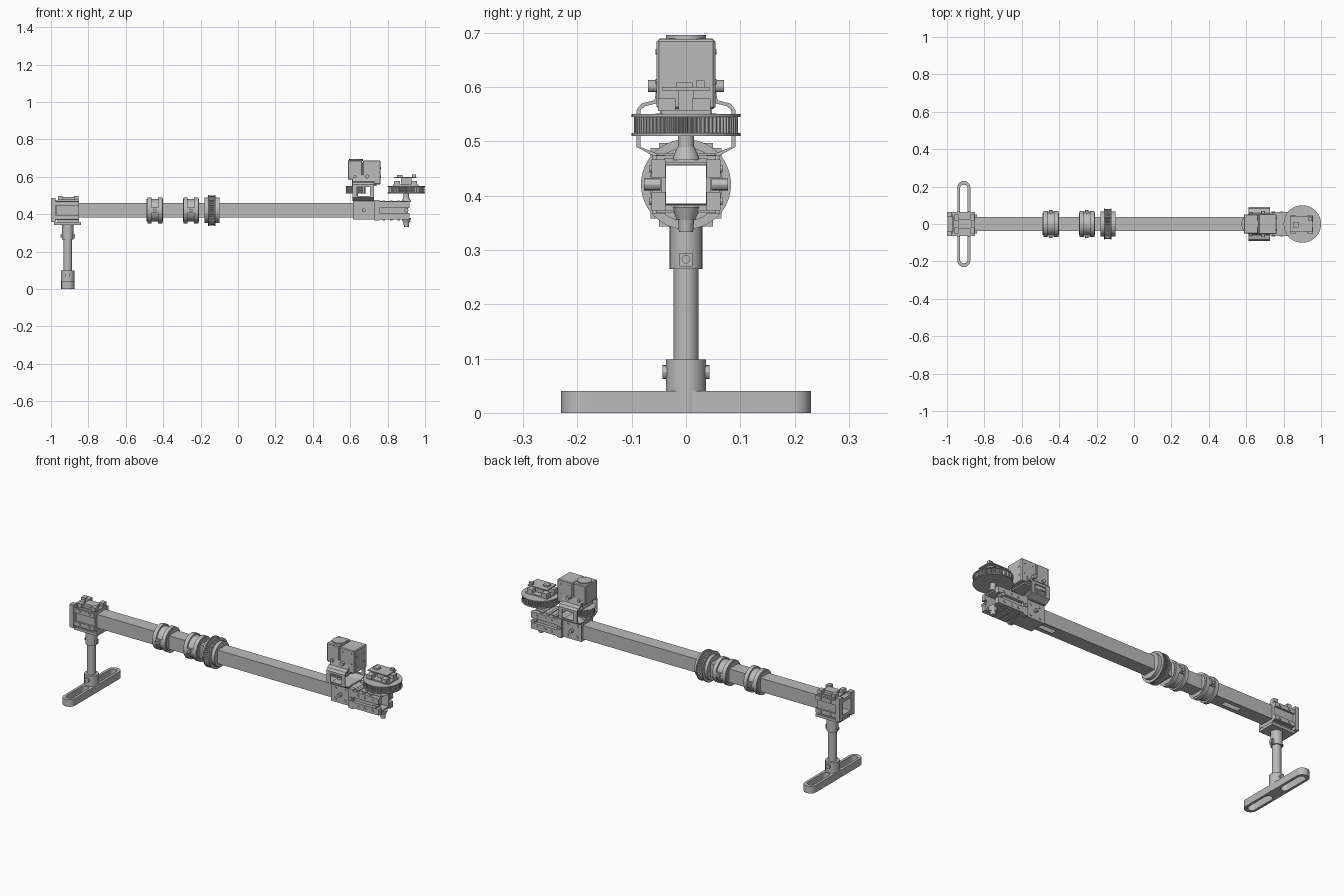
import bpy, bmesh, math
from mathutils import Matrix, Vector

if "Cube" in bpy.data.objects:
    bpy.data.objects.remove(bpy.data.objects["Cube"])

grey = bpy.data.materials.new("machined grey")
grey.use_nodes = True
colour = (0.5, 0.5, 0.5, 1)
grey.diffuse_color = colour
grey.node_tree.nodes["Principled BSDF"].inputs["Base Color"].default_value = colour

MID = 0.421   # height of the beam axis
LEG = -0.91   # x of the leg
HUB = 0.90    # x of the large pulley
parts = []


def finish(bm, name):
    bmesh.ops.recalc_face_normals(bm, faces=bm.faces)
    mesh = bpy.data.meshes.new(name)
    bm.to_mesh(mesh)
    bm.free()
    mesh.materials.append(grey)
    ob = bpy.data.objects.new(name, mesh)
    bpy.context.collection.objects.link(ob)
    parts.append(ob)
    return ob


def box(name, x, y, z, bevel=0):
    """Box from three (min, max) ranges."""
    bm = bmesh.new()
    bmesh.ops.create_cube(bm, size=1)
    for v in bm.verts:
        v.co = Vector([(lo + hi) / 2 + c * (hi - lo) for c, (lo, hi) in zip(v.co, (x, y, z))])
    if bevel:
        bmesh.ops.bevel(bm, geom=bm.edges[:], offset=bevel, segments=1, affect='EDGES')
    return finish(bm, name)


def rod(name, centre, radius, length, axis='Z', sides=32, top=None):
    """Cylinder or cone centred on a point along an axis."""
    bm = bmesh.new()
    bmesh.ops.create_cone(bm, cap_ends=True, segments=sides, radius1=radius,
                          radius2=radius if top is None else top, depth=length)
    turn = {'Z': Matrix(), 'X': Matrix.Rotation(math.pi / 2, 4, 'Y'),
            'Y': Matrix.Rotation(-math.pi / 2, 4, 'X')}[axis]
    bm.transform(Matrix.Translation(centre) @ turn)
    return finish(bm, name)


def prism(name, outline, direction):
    """Extrude a closed 3D outline."""
    bm = bmesh.new()
    face = bm.faces.new([bm.verts.new(p) for p in outline])
    new = bmesh.ops.extrude_face_region(bm, geom=[face])["geom"]
    bmesh.ops.translate(bm, vec=direction, verts=[v for v in new if isinstance(v, bmesh.types.BMVert)])
    return finish(bm, name)


def gear(name, centre, radius, depth, length, teeth, axis='Z'):
    """Toothed belt wheel."""
    pts = []
    for i in range(teeth * 4):
        a = math.tau * i / (teeth * 4)
        r = radius if i % 4 < 2 else radius - depth
        u, v = r * math.cos(a), r * math.sin(a)
        offset = Vector((-length / 2, u, v)) if axis == 'X' else Vector((u, v, -length / 2))
        pts.append(Vector(centre) + offset)
    return prism(name, pts, (length, 0, 0) if axis == 'X' else (0, 0, length))


def stadium(name, x, y, half_len, radius, z0, z1):
    """Slot-shaped bar, long in y."""
    pts = []
    for end in (0, 1):
        for i in range(13):
            a = math.pi * (i / 12 + end)
            shift = (half_len - radius) * (1 - 2 * end)
            pts.append((x + radius * math.cos(a), y + shift + radius * math.sin(a), z0))
    return prism(name, pts, (0, 0, z1 - z0))


def cut(ob, *cutters):
    for tool in cutters:
        mod = ob.modifiers.new("cut", 'BOOLEAN')
        mod.operation = 'DIFFERENCE'
        mod.solver = 'EXACT'
        mod.object = tool
        bpy.context.view_layer.objects.active = ob
        bpy.ops.object.modifier_apply(modifier=mod.name)
        parts.remove(tool)
        bpy.data.objects.remove(tool)
    return ob


def bore(ob):
    return cut(ob, box("bore", (-2, 2), (-0.0365, 0.0365), (MID - 0.0365, MID + 0.0365)))


# Square hollow beam with slots underneath
beam = box("beam", (-0.98, 0.91), (-0.038, 0.038), (MID - 0.038, MID + 0.038))
bore(beam)
for x in (-0.62, 0.56):
    cut(beam, box("slot", (x - 0.05, x + 0.05), (-0.015, 0.015), (0.37, 0.4)))

# Foot, leg tube and collars
foot = stadium("foot", LEG, 0, 0.23, 0.035, 0, 0.04)
for s in (-1, 1):
    cut(foot, stadium("slot", LEG, s * 0.125, 0.085, 0.021, -0.01, 0.05))
rod("foot_collar", (LEG, 0, 0.05), 0.037, 0.097)
rod("leg", (LEG, 0, 0.2), 0.023, 0.28)
rod("leg_top_collar", (LEG, 0, 0.305), 0.03, 0.08)
box("collar_lug", (LEG + 0.02, LEG + 0.035), (-0.012, 0.012), (0.27, 0.295))
for s in (-1, 1):
    rod("foot_collar_bolt", (LEG, s * 0.038, 0.075), 0.013, 0.01, 'Y', 12)
    rod("leg_collar_bolt", (LEG + s * 0.032, 0, 0.283), 0.008, 0.012, 'X', 12)

# Beam clamp over the leg
box("leg_clamp_base", (-0.985, -0.84), (-0.05, 0.05), (0.343, 0.358))
box("leg_clamp_lower", (-0.965, -0.85), (-0.04, 0.04), (0.358, 0.384))
box("leg_clamp_upper", (-0.965, -0.85), (-0.04, 0.04), (0.458, 0.478))
box("leg_clamp_cap", (-0.94, -0.87), (-0.025, 0.025), (0.478, 0.492))
for s in (-1, 1):
    ys = sorted((s * 0.037, s * 0.053))
    box("leg_clamp_side", (-0.97, -0.85), ys, (0.37, 0.472))
    box("end_ear", (-1.0, -0.975), sorted((s * 0.037, s * 0.065)), (0.358, 0.488))
    for z in (0.385, 0.457):
        box("leg_clamp_rail", (-0.985, -0.85), sorted((s * 0.05, s * 0.063)), (z - 0.012, z + 0.012))
        for x in (-0.94, -0.88):
            rod("leg_clamp_bolt", (x, s * 0.064, z), 0.007, 0.007, 'Y', 12)
    for x in (-0.95, -0.865):
        box("clamp_tab", (x - 0.012, x + 0.012), sorted((s * 0.02, s * 0.05)), (0.476, 0.497))
for z in (0.376, 0.466):
    box("end_plate", (-0.998, -0.97), (-0.04, 0.04), (z - 0.009, z + 0.009))

# Two plain collars and one toothed ring around the beam
for x in (-0.445, -0.252):
    bore(rod("collar_core", (x, 0, MID), 0.06, 0.086, 'X', 40))
    for s in (-1, 1):
        bore(rod("collar_band", (x + s * 0.029, 0, MID), 0.069, 0.022, 'X', 40))
        box("collar_lug", (x - 0.03, x + 0.03), sorted((s * 0.05, s * 0.066)), (MID - 0.014, MID + 0.014))
        rod("collar_bolt", (x, s * 0.068, MID), 0.009, 0.016, 'Y', 12)
bore(rod("ring_hub", (-0.139, 0, MID), 0.068, 0.078, 'X', 40))
bore(gear("ring_teeth", (-0.14, 0, MID), 0.08, 0.005, 0.03, 48, 'X'))
for x in (-0.158, -0.122):
    bore(rod("ring_flange", (x, 0, MID), 0.083, 0.006, 'X', 48))

# Drive end clamp
for s in (-1, 1):
    box("drive_plate", (0.614, 0.73), sorted((s * 0.038, s * 0.05)), (0.374, 0.47))
    box("drive_strap", (0.73, 0.757), sorted((s * 0.038, s * 0.062)), (0.366, 0.475))
    box("end_side", (0.757, 0.9), sorted((s * 0.038, s * 0.046)), (0.378, 0.464))
    for z in (0.39, 0.45):
        box("end_rail", (0.757, 0.918), sorted((s * 0.038, s * 0.064)), (z - 0.017, z + 0.017))
        for x in (0.64, 0.70, 0.79, 0.83, 0.88):
            y = 0.051 if x < 0.73 else 0.065
            rod("drive_bolt", (x, s * y, z), 0.007, 0.005, 'Y', 12)
    rod("tension_bolt", (0.9, s * 0.062, MID), 0.011, 0.03, 'Y', 12)
    for x in (0.672, 0.744):
        rod("side_bolt", (x, s * 0.058, MID), 0.01, 0.02, 'Y', 12)
for z, name in ((0.465, "drive_cover"), (0.377, "drive_floor")):
    box(name, (0.614, 0.757), (-0.05, 0.05), (z - 0.006, z + 0.006))
    box(name + "_end", (0.757, 0.91), (-0.04, 0.04), (z - 0.005, z + 0.005))
    for x in (0.78, 0.82, 0.86):
        box(name + "_rib", (x - 0.007, x + 0.007), (-0.055, 0.055), (z - 0.009, z + 0.009))

# Large pulley with its shaft stubs
rod("upper_bearing", (HUB, 0, 0.478), 0.026, 0.024, top=0.016)
rod("upper_shaft", (HUB, 0, 0.495), 0.015, 0.05)
rod("lower_bearing", (HUB, 0, 0.367), 0.017, 0.024, top=0.026)
rod("lower_shaft", (HUB, 0, 0.35), 0.013, 0.034, top=0.016)
gear("pulley_teeth", (HUB, 0, 0.531), 0.096, 0.006, 0.036, 72)
for z in (0.513, 0.548):
    rod("pulley_flange", (HUB, 0, z), 0.1, 0.005, sides=64)

# Sensor block on the pulley
box("sensor_base", (0.83, 0.965), (-0.045, 0.045), (0.55, 0.558))
for x in (0.85, 0.94):
    for y in (-0.034, 0.03):
        box("sensor_post", (x - 0.016, x + 0.016), (y - 0.018, y + 0.015), (0.556, 0.579))
box("sensor_core", (0.872, 0.928), (-0.014, 0.014), (0.556, 0.594))
box("sensor_board", (0.835, 0.955), (-0.043, 0.043), (0.594, 0.6))
box("sensor_plug", (0.93, 0.952), (0.018, 0.034), (0.6, 0.612))
box("sensor_chip", (0.85, 0.88), (-0.018, 0.012), (0.6, 0.609))

# Motor housing
box("motor_rear", (0.587, 0.664), (-0.052, 0.052), (0.585, 0.69), 0.004)
box("motor_front", (0.668, 0.762), (-0.054, 0.054), (0.56, 0.688), 0.004)
box("motor_core", (0.61, 0.74), (-0.048, 0.048), (0.552, 0.676))
rod("motor_cap", (0.63, 0, 0.69), 0.037, 0.012)
for s in (-1, 1):
    for z in (0.602, 0.648):
        rod("motor_face_bolt", (0.762, s * 0.031, z), 0.005, 0.004, 'X', 12)
    for x, z in ((0.69, 0.665), (0.74, 0.665), (0.69, 0.585), (0.74, 0.61)):
        rod("motor_side_bolt", (x, s * 0.054, z), 0.005, 0.004, 'Y', 12)
    rod("bracket_bolt", (0.69, s * 0.06, 0.602), 0.011, 0.02, 'Y', 12)
    rod("bracket_bolt_small", (0.625, s * 0.056, 0.602), 0.009, 0.016, 'Y', 12)

# Small drive pulley under the motor
gear("drive_pulley", (0.63, 0, 0.531), 0.053, 0.005, 0.034, 36)
for z in (0.512, 0.55):
    rod("drive_pulley_flange", (0.63, 0, z), 0.056, 0.004, sides=40)
rod("drive_pulley_shaft", (0.63, 0, 0.5), 0.012, 0.07)
box("bracket_foot", (0.615, 0.722), (-0.058, 0.058), (0.468, 0.478))

# Bent side straps holding the motor, each with a window
path = [(0.052, 0.61), (0.058, 0.576), (0.082, 0.57), (0.091, 0.558), (0.091, 0.49), (0.058, 0.472)]
for s in (-1, 1):
    inner = [(y - 0.007, z - (0.005 if 0.56 < z < 0.6 else -0.005 if z < 0.48 else 0)) for y, z in path]
    strap = prism("motor_strap", [(0.612, s * y, z) for y, z in path + inner[::-1]], (0.115, 0, 0))
    cut(strap, box("window", (0.637, 0.707), sorted((s * 0.07, s * 0.11)), (0.498, 0.545)))

# Smooth curved faces, keep hard edges
bpy.ops.object.select_all(action='DESELECT')
for ob in parts:
    ob.select_set(True)
bpy.context.view_layer.objects.active = parts[0]
bpy.ops.object.shade_smooth_by_angle(angle=math.radians(30))
